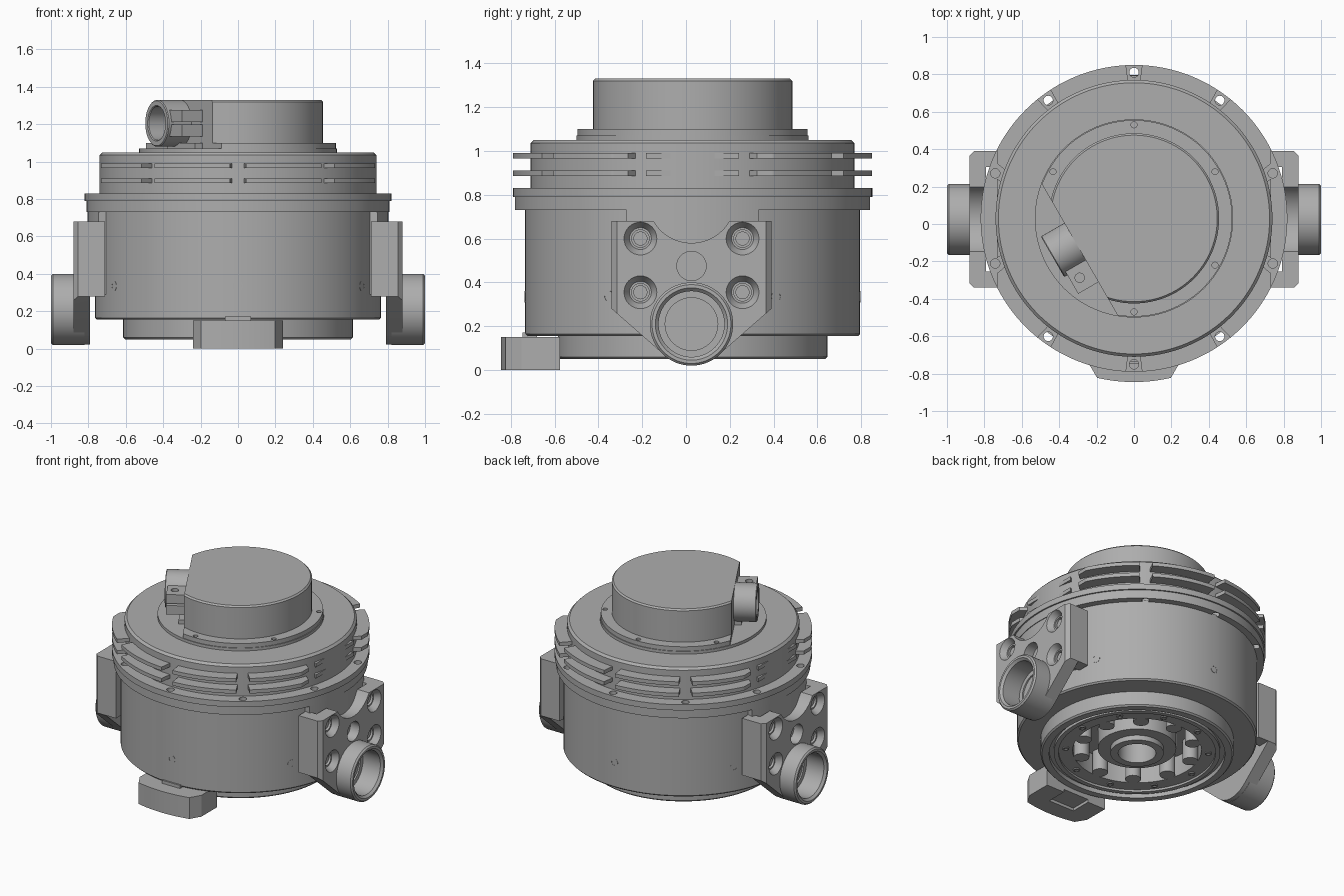
import bpy, bmesh, math
from math import sin, cos, pi, radians
from mathutils import Matrix, Vector

if "Cube" in bpy.data.objects:
    bpy.data.objects.remove(bpy.data.objects["Cube"], do_unlink=True)

CY = 0.03          # main axis offset in y
BY = 0.025         # side bracket centre in y


def material(name, value):
    m = bpy.data.materials.new(name)
    m.use_nodes = True
    m.diffuse_color = (value, value, value, 1)
    m.node_tree.nodes["Principled BSDF"].inputs["Base Color"].default_value = m.diffuse_color
    return m


GREY = material("machined grey", 0.42)


def finish(name, bm):
    bmesh.ops.recalc_face_normals(bm, faces=bm.faces[:])
    me = bpy.data.meshes.new(name)
    bm.to_mesh(me)
    bm.free()
    me.materials.append(GREY)
    ob = bpy.data.objects.new(name, me)
    bpy.context.collection.objects.link(ob)
    return ob


def lathe(name, profile, matrix=Matrix.Translation((0, CY, 0)), segs=96):
    """Revolve an (r, z) profile about local z."""
    bm = bmesh.new()
    vs = [bm.verts.new((r, 0, z)) for r, z in profile]
    es = [bm.edges.new(p) for p in zip(vs, vs[1:])]
    bmesh.ops.spin(bm, geom=vs + es, axis=(0, 0, 1), cent=(0, 0, 0),
                   angle=2 * pi, steps=segs, use_duplicate=False)
    bmesh.ops.remove_doubles(bm, verts=bm.verts[:], dist=1e-5)
    bm.transform(matrix)
    return finish(name, bm)


def rod(name, r, z0, z1, matrix, segs=32):
    return lathe(name, [(0, z0), (r, z0), (r, z1), (0, z1)], matrix, segs)


def prism(name, pts, z0, z1, matrix=Matrix(), bevel=None):
    """Extrude an outline along local z."""
    bm = bmesh.new()
    f = bm.faces.new([bm.verts.new((x, y, z0)) for x, y in pts])
    ext = bmesh.ops.extrude_face_region(bm, geom=[f])["geom"]
    for v in ext:
        if isinstance(v, bmesh.types.BMVert):
            v.co.z = z1
    if bevel:
        es = [e for e in bm.edges if bevel(e)]
        bmesh.ops.bevel(bm, geom=es, offset=0.025, segments=1, affect='EDGES')
    bm.transform(matrix)
    return finish(name, bm)


def box(name, lo, hi, matrix=Matrix()):
    (a, b, c), (d, e, f) = lo, hi
    return prism(name, [(a, b), (d, b), (d, e), (a, e)], c, f, matrix)


def apply(ob):
    dg = bpy.context.evaluated_depsgraph_get()
    me = bpy.data.meshes.new_from_object(ob.evaluated_get(dg))
    ob.modifiers.clear()
    ob.data = me


def cut(ob, cutters, op='DIFFERENCE'):
    for c in cutters:
        m = ob.modifiers.new("cut", 'BOOLEAN')
        m.operation, m.object, m.solver = op, c, 'EXACT'
    apply(ob)
    for c in cutters:
        bpy.data.objects.remove(c, do_unlink=True)


def polar(r, deg, z=0):
    return Matrix.Translation((r * cos(radians(deg)), CY + r * sin(radians(deg)), z))


def arc(cx, cy, r, a0, a1, n):
    return [(cx + r * cos(radians(a0 + (a1 - a0) * i / n)),
             cy + r * sin(radians(a0 + (a1 - a0) * i / n))) for i in range(n + 1)]


bolts = [90 + 36 * k for k in range(10)]

# Main housing with the hollow underside
housing = lathe("housing", [
    (0, .25), (.12, .25), (.12, .055), (.17, .055), (.17, .09), (.25, .09), (.25, .22),
    (.41, .22), (.41, .075), (.5, .075), (.5, .06), (.53, .06), (.53, .08), (.56, .08),
    (.56, .05), (.605, .05), (.615, .06), (.615, .155), (.755, .155), (.765, .165),
    (.765, .74), (0, .74)], segs=128)
for k in range(6):
    a = radians(90 + 60 * k)
    aim = Matrix.Translation((.765 * cos(a), CY + .765 * sin(a), .335)) @ \
        Vector((cos(a), sin(a), 0)).to_track_quat('Z', 'Y').to_matrix().to_4x4()
    lathe("plug_hole_rim", [(.021, -.01), (.021, .001), (.026, .001), (.026, -.01)], aim, 24)
for k in range(10):
    rod("underside_lobe", .05, .075, .23, polar(.365, 18 + 36 * k), 24)
    lathe("underside_bolt", [(.012, .077), (.012, .068), (.022, .068), (.022, .077)],
          polar(.455, 36 * k), 16)

# Flange with bolt holes
flange = lathe("flange", [(0, .73), (.81, .73), (.81, .79), (.82, .79), (.82, .83), (0, .83)], segs=128)
cut(flange, [rod("hole", .025, .7, .9, polar(.78, a), 20) for a in bolts])

# Upper drum
lathe("upper_drum", [(0, .82), (.74, .82), (.74, 1.035), (.725, 1.05), (0, 1.05)], segs=128)


# Cooling fins, notched at each bolt and trimmed flat on both sides
def fin_outline():
    pts = []
    for i in range(720):
        deg = i / 2
        near = min(abs((deg - b + 180) % 360 - 180) for b in bolts)
        r = .735 if near <= 2.75 else .82
        x, y = r * cos(radians(deg)), r * sin(radians(deg))
        pts.append((max(-.733, min(.733, x)), y + CY))
    return pts


for z in (.885, .965):
    prism("cooling_fin", fin_outline(), z, z + .026)

# Top collar and hub, trimmed by one slanted flat
TILT = Matrix.Translation((0, CY, 0)) @ Matrix.Rotation(radians(210), 4, 'Z')
lathe("collar_base", [(0, 1.04), (.53, 1.04), (.53, 1.07), (0, 1.07)])
collar = lathe("collar", [(0, 1.06), (.525, 1.06), (.525, 1.1), (0, 1.1)])
cut(collar, [rod("hole", .016, 1.08, 1.2, polar(.5, 90 + 60 * k), 16) for k in range(6)]
    + [box("trim", (.335, -1, 1.0), (1, 1, 1.5), TILT)])
hub = lathe("top_hub", [(0, 1.09), (.455, 1.09), (.455, 1.32), (.445, 1.33), (0, 1.33)])
cut(hub, [box("trim", (.335, -1, 1.0), (1, 1, 1.5), TILT)])

# Cable clamp: ring standing out from the flat, with split ears and a screw
AXIS = TILT @ Matrix.Translation((0, -.04, 1.205)) @ Matrix.Rotation(pi / 2, 4, 'Y')
lathe("cable_clamp_ring", [(0, .33), (.125, .33), (.125, .475), (.12, .48), (.095, .48),
                           (.09, .475), (.09, .345), (0, .345)], AXIS, 64)
box("clamp_lower_ear", (.33, .06, 1.135), (.46, .2, 1.198), TILT)
ear = box("clamp_upper_ear", (.33, .06, 1.212), (.46, .2, 1.275), TILT)
cut(ear, [rod("hole", .025, 1.24, 1.4, TILT @ Matrix.Translation((.41, .13, 0)), 20)])
box("clamp_web", (.32, -.1, 1.06), (.38, .2, 1.1), TILT)

# Foot at the front
foot = prism("front_foot", [(-.24, -.575), (-.24, -.75)] +
             arc(0, CY, .875, 257, 283, 12) + [(.24, -.75), (.24, -.575)], 0, .15)
cut(foot, [box("groove", (-.1, -.72, -.05), (.1, -.5, .02))])
box("foot_key", (-.07, -.745, .14), (.07, -.68, .172))

# Side brackets: local x, y, z of the outline become world y, z, x
SIDE = Matrix(((0, 0, 1, 0), (1, 0, 0, BY), (0, 1, 0, 0), (0, 0, 0, 1)))


def outer_upright(e):
    return all(abs(abs(v.co.x) - .365) < 1e-4 and v.co.z > .87 for v in e.verts)


outline = [(-.365, .68)] + arc(0, .78, .2, 210, 330, 20) + \
    [(.365, .68), (.365, .28)] + arc(0, .21, .188, -48, -132, 14) + [(-.365, .28)]
plate = prism("side_bracket", outline, .79, .88, SIDE, outer_upright)
holes = [lathe("hole", [(0, .8), (.04, .8), (.04, .84), (.05, .84), (.078, .885), (0, .885)],
               SIDE @ Matrix.Translation((u, v, 0)), 32) for u in (-.233, .233) for v in (.355, .6)]
holes.append(rod("hole", .067, .81, .9, SIDE @ Matrix.Translation((0, .475, 0))))
holes.append(rod("hole", .15, .84, 1.1, SIDE @ Matrix.Translation((0, .21, 0)), 64))
cut(plate, holes)
socket = lathe("side_socket", [(.12, .82), (.19, .82), (.19, .99), (.18, 1.0), (.165, 1.0),
                               (.15, .985), (.15, .85), (.12, .85), (.12, .82)],
               SIDE @ Matrix.Translation((0, .21, 0)), 64)
sides = [plate, socket]
for s in (-1, 1):
    sides.append(box("bracket_ear", (min(s * .28, s * .365), .28, .71),
                     (max(s * .28, s * .365), .68, .795), SIDE))
    for v in (.355, .6):
        at = SIDE @ Matrix.Translation((s * .233, v, 0))
        sides.append(rod("bracket_screw", .032, .795, .83, at, 24))

# Curved pad joining each bracket to the housing
pad = [(sqrt_x, y) for sqrt_x, y in arc(0, CY, .805, -22, 22, 16)]
sides.append(prism("bracket_pad", pad + [(.6, .3), (.6, -.24)], .29, .76))

for ob in sides:
    m = ob.modifiers.new("mirror", 'MIRROR')
    m.use_axis = (True, False, False)
    m.use_mirror_merge = False
    apply(ob)

# Smooth curved walls, keep machined edges crisp
for ob in bpy.context.collection.objects:
    if ob.type == 'MESH':
        ob.data.shade_smooth()
        ob.data.set_sharp_from_angle(angle=radians(30))
